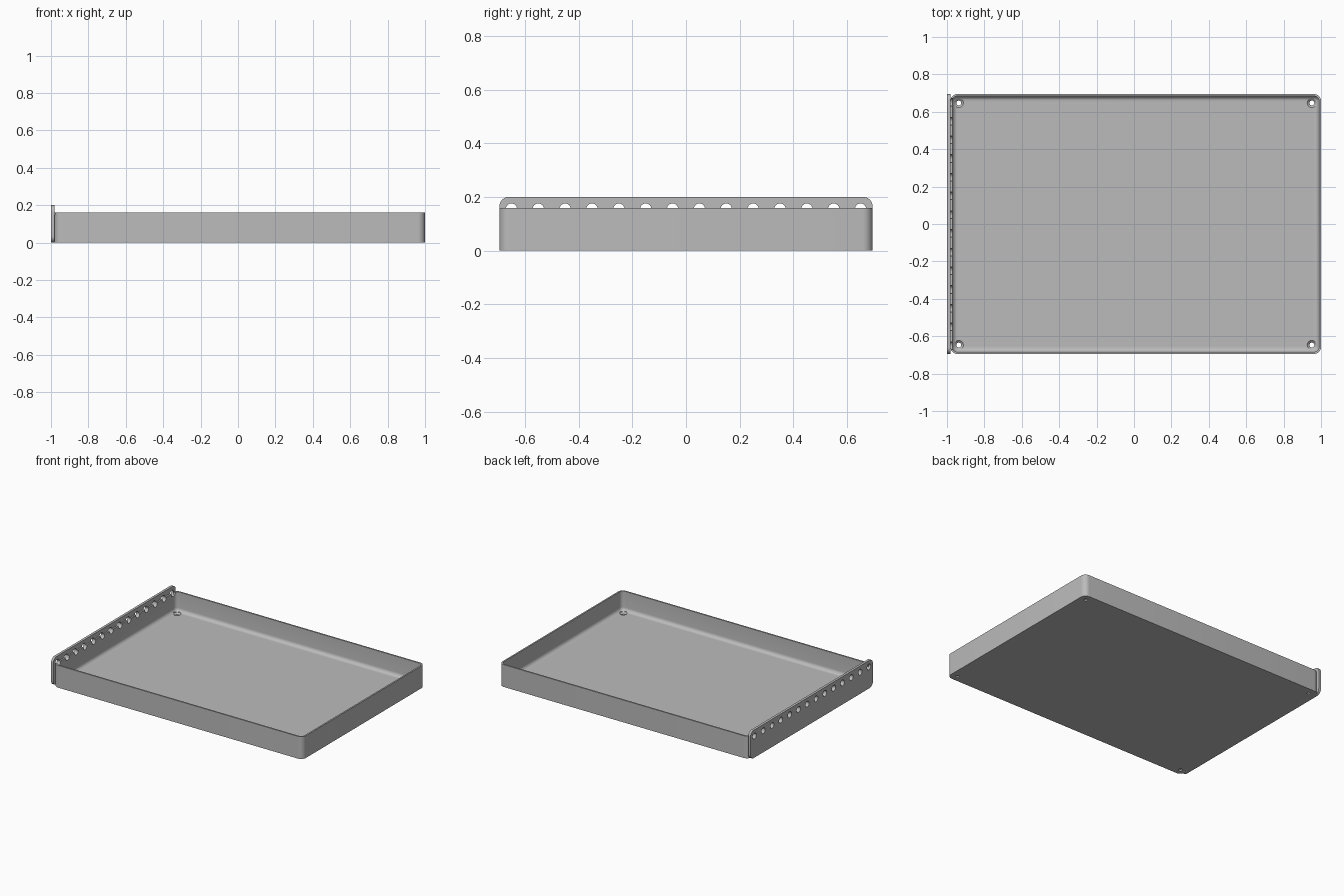
import bpy, bmesh
from math import pi, cos, sin, radians
from mathutils import Matrix, Vector

cube = bpy.data.objects.get("Cube")
if cube:
    bpy.data.objects.remove(cube, do_unlink=True)

grey = bpy.data.materials.new("plain grey")
grey.use_nodes = True
colour = (0.5, 0.5, 0.5, 1)
grey.diffuse_color = colour
grey.node_tree.nodes["Principled BSDF"].inputs["Base Color"].default_value = colour

HALF_Y = 0.695
TRAY_LEFT, TRAY_RIGHT = -0.982, 1.0
RIM, TOP, FLOOR = 0.16, 0.2, 0.02
WALL, FILLET, CORNER = 0.011, 0.026, 0.038


def rounded_rect(a, b, radius, steps=8):
    """Half sizes a, b; returns 2D points counter-clockwise."""
    points = []
    for quarter, (sx, sy) in enumerate([(1, 1), (-1, 1), (-1, -1), (1, -1)]):
        for i in range(steps + 1):
            t = (quarter + i / steps) * pi / 2
            points.append((sx * (a - radius) + radius * cos(t),
                           sy * (b - radius) + radius * sin(t)))
    return points


def circle(radius, count=24):
    return [(radius * cos(2 * pi * i / count), radius * sin(2 * pi * i / count))
            for i in range(count)]


def loft(bm, sections, matrix):
    """Skin (outline, height) sections into a closed solid."""
    rings = [[bm.verts.new(matrix @ Vector((x, y, h))) for x, y in outline]
             for outline, h in sections]
    for low, high in zip(rings, rings[1:]):
        for i in range(len(low)):
            j = (i + 1) % len(low)
            bm.faces.new((low[i], low[j], high[j], high[i]))
    bm.faces.new(rings[0][::-1])
    bm.faces.new(rings[-1])


def make_object(name, bm):
    bmesh.ops.recalc_face_normals(bm, faces=bm.faces)
    mesh = bpy.data.meshes.new(name)
    bm.to_mesh(mesh)
    bm.free()
    mesh.materials.append(grey)
    obj = bpy.data.objects.new(name, mesh)
    bpy.context.collection.objects.link(obj)
    return obj


def cut(obj, cutter):
    mod = obj.modifiers.new("holes", 'BOOLEAN')
    mod.object = cutter
    mod.operation = 'DIFFERENCE'
    mod.solver = 'EXACT'
    depsgraph = bpy.context.evaluated_depsgraph_get()
    mesh = bpy.data.meshes.new_from_object(obj.evaluated_get(depsgraph))
    obj.modifiers.clear()
    obj.data = mesh


# Tray: outer wall, thin rim, inner wall, filleted floor
centre_x = (TRAY_LEFT + TRAY_RIGHT) / 2
half_x = (TRAY_RIGHT - TRAY_LEFT) / 2
steps = [(0, 0), (0, RIM), (WALL, RIM)]
for i in range(7):
    t = i / 6 * pi / 2
    steps.append((WALL + FILLET * (1 - cos(t)), FLOOR + FILLET * (1 - sin(t))))
bm = bmesh.new()
loft(bm, [(rounded_rect(half_x - inset, HALF_Y - inset, max(CORNER - inset, 0.003)), z)
          for inset, z in steps], Matrix.Translation((centre_x, 0, 0)))
tray = make_object("tray", bm)

# Side plate: rounded upright strip; local x -> y, local y -> z, local z -> x
upright = Matrix(((0, 0, 1, 0), (1, 0, 0, 0), (0, 1, 0, 0), (0, 0, 0, 1)))
bm = bmesh.new()
outline = rounded_rect(HALF_Y, TOP / 2, 0.035)
loft(bm, [(outline, -1.0), (outline, TRAY_LEFT)],
     Matrix.Translation((0, 0, TOP / 2)) @ upright)
plate = make_object("side_plate", bm)

# Row of holes through the plate and the wall behind it
bm = bmesh.new()
for i in range(14):
    loft(bm, [(circle(0.021), -1.05), (circle(0.021), -0.95)],
         Matrix.Translation((0, -0.65 + 0.1 * i, 0.155)) @ upright)
row_cutter = make_object("row_hole_cutter", bm)

# Countersunk screw holes in the floor corners
bm = bmesh.new()
for x in (centre_x - 0.946, centre_x + 0.942):
    for y in (-0.647, 0.647):
        loft(bm, [(circle(0.013), -0.02), (circle(0.013), 0.009),
                  (circle(0.025), FLOOR), (circle(0.025), FLOOR + 0.02)],
             Matrix.Translation((x, y, 0)))
screw_cutter = make_object("screw_hole_cutter", bm)

cut(tray, row_cutter)
cut(tray, screw_cutter)
cut(plate, row_cutter)
for cutter in (row_cutter, screw_cutter):
    bpy.data.objects.remove(cutter, do_unlink=True)

# Smooth curved areas, keep edges sharp
bpy.ops.object.select_all(action='DESELECT')
for obj in (tray, plate):
    obj.select_set(True)
bpy.context.view_layer.objects.active = tray
bpy.ops.object.shade_smooth_by_angle(angle=radians(30))
